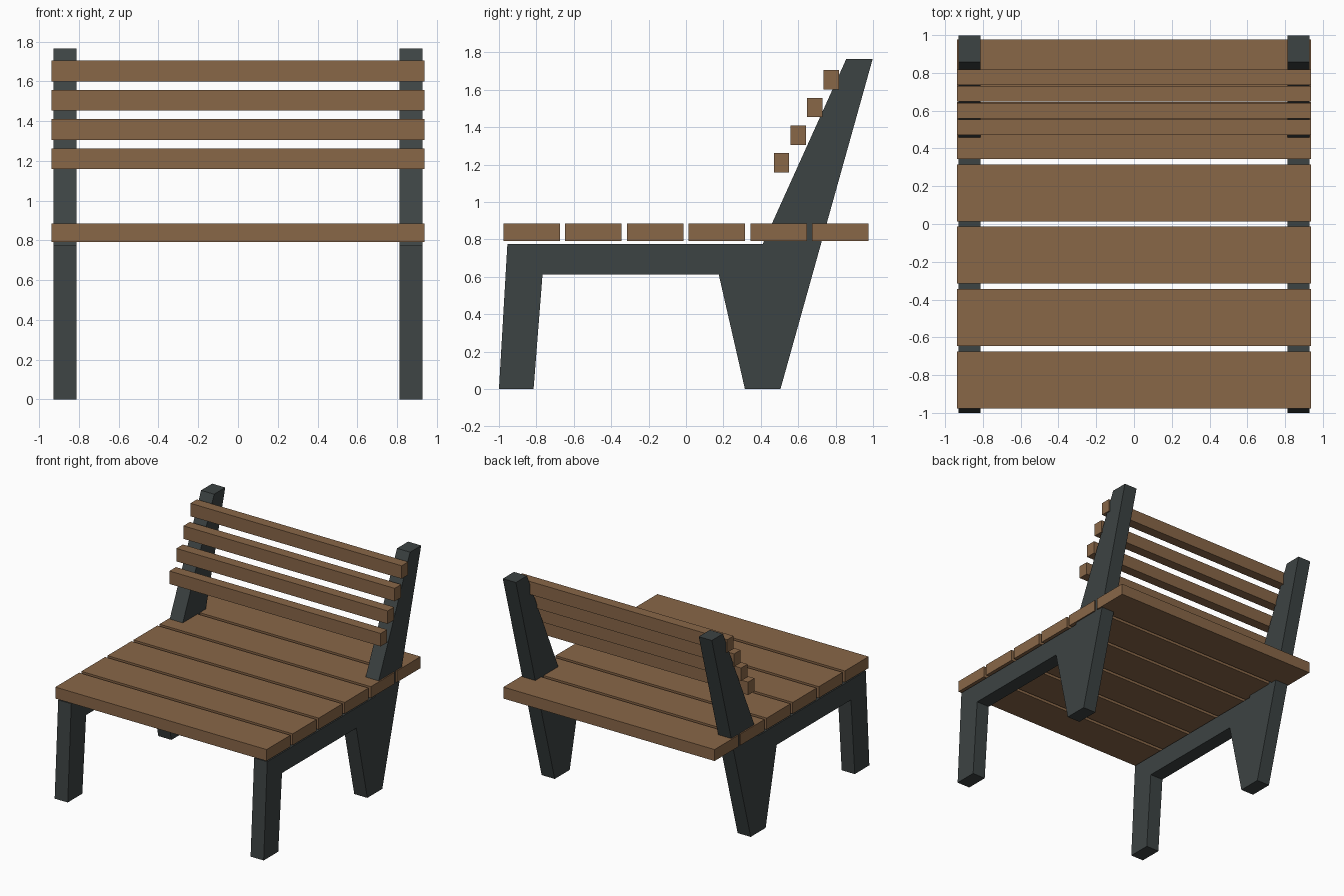
import bpy, bmesh

if "Cube" in bpy.data.objects:
    bpy.data.objects.remove(bpy.data.objects["Cube"])

def material(name, rgb):
    m = bpy.data.materials.new(name)
    m.diffuse_color = (*rgb, 1.0)
    m.use_nodes = True
    m.node_tree.nodes["Principled BSDF"].inputs["Base Color"].default_value = m.diffuse_color
    return m

wood = material("brown wood", (0.25, 0.135, 0.064))
metal = material("dark grey metal", (0.046, 0.056, 0.056))

def extrude_x(name, profile, x0, x1, mat):
    """Extrude a (y, z) profile from x0 to x1."""
    bm = bmesh.new()
    face = bm.faces.new([bm.verts.new((x0, y, z)) for y, z in profile])
    ext = bmesh.ops.extrude_face_region(bm, geom=[face])
    verts = [g for g in ext["geom"] if isinstance(g, bmesh.types.BMVert)]
    bmesh.ops.translate(bm, verts=verts, vec=(x1 - x0, 0, 0))
    bmesh.ops.recalc_face_normals(bm, faces=bm.faces)
    me = bpy.data.meshes.new(name)
    bm.to_mesh(me)
    bm.free()
    me.materials.append(mat)
    ob = bpy.data.objects.new(name, me)
    bpy.context.collection.objects.link(ob)
    return ob

def slat(name, y, z, w, h):
    profile = [(y - w/2, z - h/2), (y + w/2, z - h/2),
               (y + w/2, z + h/2), (y - w/2, z + h/2)]
    return extrude_x(name, profile, -0.938, 0.938, wood)

# Side frames: front leg, seat rail, rear leg and back post in one outline
frame = [(-1.0, 0), (-0.815, 0), (-0.767, 0.613), (0.175, 0.613),
         (0.315, 0), (0.505, 0), (0.998, 1.765), (0.857, 1.765),
         (0.41, 0.775), (-0.955, 0.775)]
for side, x0 in (("left", -0.928), ("right", 0.812)):
    extrude_x(side + "_side_frame", frame, x0, x0 + 0.116, metal)

# Seat slats
for i in range(6):
    slat(f"seat_slat_{i + 1}", -0.826 + 0.3304 * i, 0.838, 0.302, 0.092)

# Backrest slats, stepping up and back
for i in range(4):
    slat(f"back_slat_{i + 1}", 0.511 + 0.0888 * i, 1.211 + 0.1472 * i, 0.082, 0.104)
